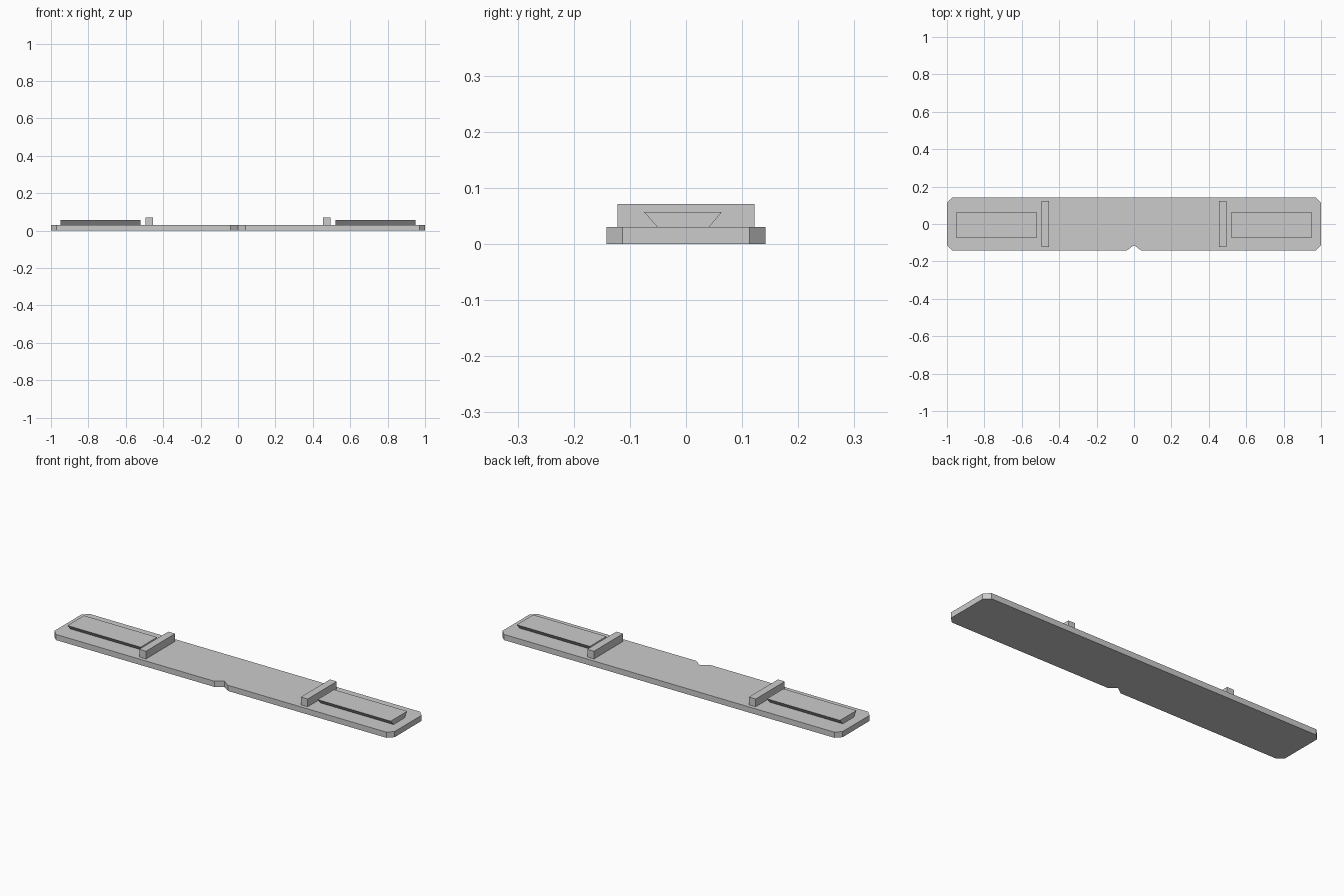
import bpy
import bmesh
from mathutils import Vector

cube = bpy.data.objects.get("Cube")
if cube:
    bpy.data.objects.remove(cube, do_unlink=True)

GREY = (0.6, 0.6, 0.6, 1.0)
grey = bpy.data.materials.new("light_grey")
grey.use_nodes = True
grey.diffuse_color = GREY
grey.node_tree.nodes["Principled BSDF"].inputs["Base Color"].default_value = GREY


def extrude_profile(name, points, offset):
    """Make a solid by sweeping a flat outline along an offset."""
    bm = bmesh.new()
    face = bm.faces.new([bm.verts.new(p) for p in points])
    swept = bmesh.ops.extrude_face_region(bm, geom=[face], use_keep_orig=True)
    verts = [v for v in swept["geom"] if isinstance(v, bmesh.types.BMVert)]
    bmesh.ops.translate(bm, verts=verts, vec=Vector(offset))
    bmesh.ops.recalc_face_normals(bm, faces=bm.faces)
    mesh = bpy.data.meshes.new(name)
    bm.to_mesh(mesh)
    bm.free()
    mesh.materials.append(grey)
    obj = bpy.data.objects.new(name, mesh)
    bpy.context.collection.objects.link(obj)
    return obj


# Base plate: clipped corners and a V notch in the front edge
W, D, T, CLIP = 1.0, 0.142, 0.03, 0.029
half = [(0.04, -D), (W - CLIP, -D), (W, CLIP - D),
        (W, D - CLIP), (W - CLIP, D)]
outline = [(0, -0.114)] + half + [(-x, y) for x, y in reversed(half)]
extrude_profile("base_plate", [(x, y, 0) for x, y in outline], (0, 0, T))

# Dovetail rail section, wider at the top
rail = [(-0.051, T), (0.041, T), (0.064, 0.057), (-0.075, 0.057)]
# Upright stop bar section
bar = [(-0.122, T), (0.122, T), (0.122, 0.071), (-0.122, 0.071)]

for side, s in (("left", 1), ("right", -1)):
    extrude_profile(side + "_dovetail_rail",
                    [(s * 0.52, y, z) for y, z in rail], (s * 0.43, 0, 0))
    extrude_profile(side + "_stop_bar",
                    [(s * 0.455, y, z) for y, z in bar], (s * 0.04, 0, 0))
